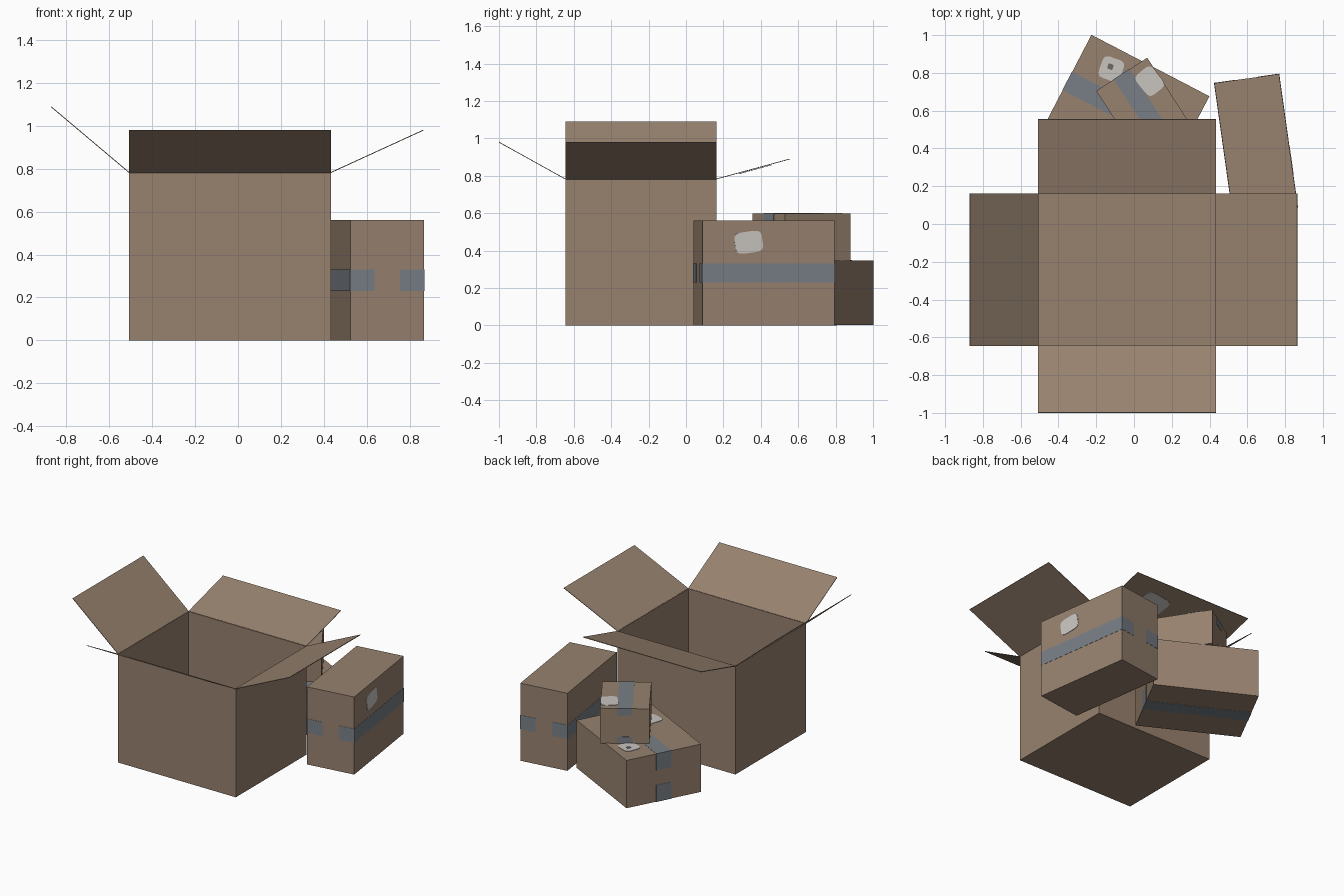
import bpy, bmesh, math
from mathutils import Matrix, Vector

if "Cube" in bpy.data.objects:
    bpy.data.objects.remove(bpy.data.objects["Cube"])


def material(name, rgb):
    m = bpy.data.materials.new(name)
    m.diffuse_color = (*rgb, 1)
    m.use_nodes = True
    m.node_tree.nodes["Principled BSDF"].inputs["Base Color"].default_value = m.diffuse_color
    return m


CARD = material("cardboard", (0.31, 0.222, 0.158))
TAPE = material("grey_tape", (0.19, 0.212, 0.236))
LABEL = material("pale_label", (0.58, 0.555, 0.53))
MARK = material("label_mark", (0.15, 0.14, 0.135))


def finish(name, bm, mat, matrix=None, thick=0, offset=0):
    bmesh.ops.recalc_face_normals(bm, faces=bm.faces)
    me = bpy.data.meshes.new(name)
    bm.to_mesh(me)
    bm.free()
    me.materials.append(mat)
    ob = bpy.data.objects.new(name, me)
    bpy.context.collection.objects.link(ob)
    if matrix:
        ob.matrix_world = matrix
    if thick:
        mod = ob.modifiers.new("thickness", 'SOLIDIFY')
        mod.thickness, mod.offset = thick, offset
    return ob


def add_block(bm, centre, size):
    bmesh.ops.create_cube(bm, size=1, matrix=Matrix.Translation(centre) @ Matrix.Diagonal((*size, 1)))


def label(name, matrix, x, y, z, w, h, turn=0, mat=LABEL, n=20, power=0.45):
    """Thin plate with rounded corners, lying on the local xy plane."""
    bm = bmesh.new()
    pts = []
    for i in range(n):
        a = 2 * math.pi * (i + 0.5) / n
        c, s = math.cos(a), math.sin(a)
        pts.append((math.copysign(abs(c) ** power, c) * w / 2,
                    math.copysign(abs(s) ** power, s) * h / 2, 0))
    face = bm.faces.new([bm.verts.new(p) for p in pts])
    ext = bmesh.ops.extrude_face_region(bm, geom=[face])
    bmesh.ops.translate(bm, vec=(0, 0, 0.003),
                        verts=[v for v in ext["geom"] if isinstance(v, bmesh.types.BMVert)])
    m = matrix @ Matrix.Translation((x, y, z)) @ Matrix.Rotation(math.radians(turn), 4, 'Z')
    return finish(name, bm, mat, m)


def parcel(name, matrix, size, tape_w, wrap, labels):
    """Closed box, tape along local y over both z faces, wrapping onto the ends."""
    sx, sy, sz = size
    bm = bmesh.new()
    add_block(bm, (0, 0, 0), size)
    finish(name, bm, CARD, matrix)
    bm = bmesh.new()
    t = 0.003
    for s in (-1, 1):
        add_block(bm, (0, 0, s * sz / 2), (tape_w, sy + t, t))
        for e in (-1, 1):
            add_block(bm, (0, e * sy / 2, s * (sz - wrap) / 2), (tape_w, t, wrap))
    # keep the tape of a standing parcel from dipping under the floor
    finish(name + "_tape", bm, TAPE, matrix)
    for i, (x, y, w, h, turn) in enumerate(labels):
        label(f"{name}_label_{i + 1}", matrix, x, y, sz / 2, w, h, turn)


def place(x, y, z, turn):
    return Matrix.Translation((x, y, z)) @ Matrix.Rotation(math.radians(turn), 4, 'Z')


# Large open carton
X0, X1, Y0, Y1, H = -0.508, 0.434, -0.645, 0.162, 0.783
bm = bmesh.new()
add_block(bm, ((X0 + X1) / 2, (Y0 + Y1) / 2, H / 2), (X1 - X0, Y1 - Y0, H))
bmesh.ops.delete(bm, geom=[f for f in bm.faces if f.calc_center_median().z > H - 0.01],
                 context='FACES_ONLY')
# open shell: make sure normals point out so that the thickness grows inward
ob = finish("open_carton", bm, CARD, None, 0.005, -1)
centre = Vector(((X0 + X1) / 2, (Y0 + Y1) / 2, H / 2))
if any((p.center - centre).dot(p.normal) < 0 for p in ob.data.polygons):
    ob.data.flip_normals()

# Four flaps: hinge ends and the outward/upward reach
flaps = {
    "left_flap": ((X0, Y0), (X0, Y1), (-0.362, 0, 0.305)),
    "right_flap": ((X1, Y0), (X1, Y1), (0.430, 0, 0.197)),
    "front_flap": ((X0, Y0), (X1, Y0), (0, -0.355, 0.197)),
    "back_flap": ((X0, Y1), (X1, Y1), (0, 0.393, 0.107)),
}
for name, (a, b, reach) in flaps.items():
    a, b, r = Vector((*a, H)), Vector((*b, H)), Vector(reach)
    bm = bmesh.new()
    bm.faces.new([bm.verts.new(p) for p in (a, b, b + r, a + r)])
    finish(name, bm, CARD, None, 0.004)

# Label under the back flap
tilt = math.atan2(0.107, 0.393)
under = Matrix.Translation((0.155, Y1 + 0.208, H + 0.056)) @ Matrix.Rotation(tilt, 4, 'X')
label("flap_label", under, 0, 0, -0.006, 0.21, 0.17, 8)

# Tall parcel lying on its side, right of the carton
side = place(0.646, 0.417, 0.28, 8) @ Matrix.Rotation(math.radians(90), 4, 'Y')
parcel("tall_parcel", side, (0.56, 0.713, 0.346), 0.10, 0.112,
       [(-0.165, -0.107, 0.115, 0.15, 8)])

# Low parcel behind the carton
low = place(-0.04, 0.595, 0.174, 62.5)
parcel("low_parcel", low, (0.55, 0.704, 0.345), 0.11, 0.12,
       [(0.163, 0.175, 0.12, 0.12, 8), (-0.165, -0.14, 0.12, 0.12, 8)])
label("label_mark", low, 0.172, 0.185, 0.1745, 0.03, 0.03, 8, MARK)

# Small parcel stacked on top of it
parcel("small_parcel", place(0.0485, 0.6175, 0.472, 33), (0.322, 0.417, 0.253), 0.10, 0.05,
       [(0.105, 0.097, 0.115, 0.14, 6)])
